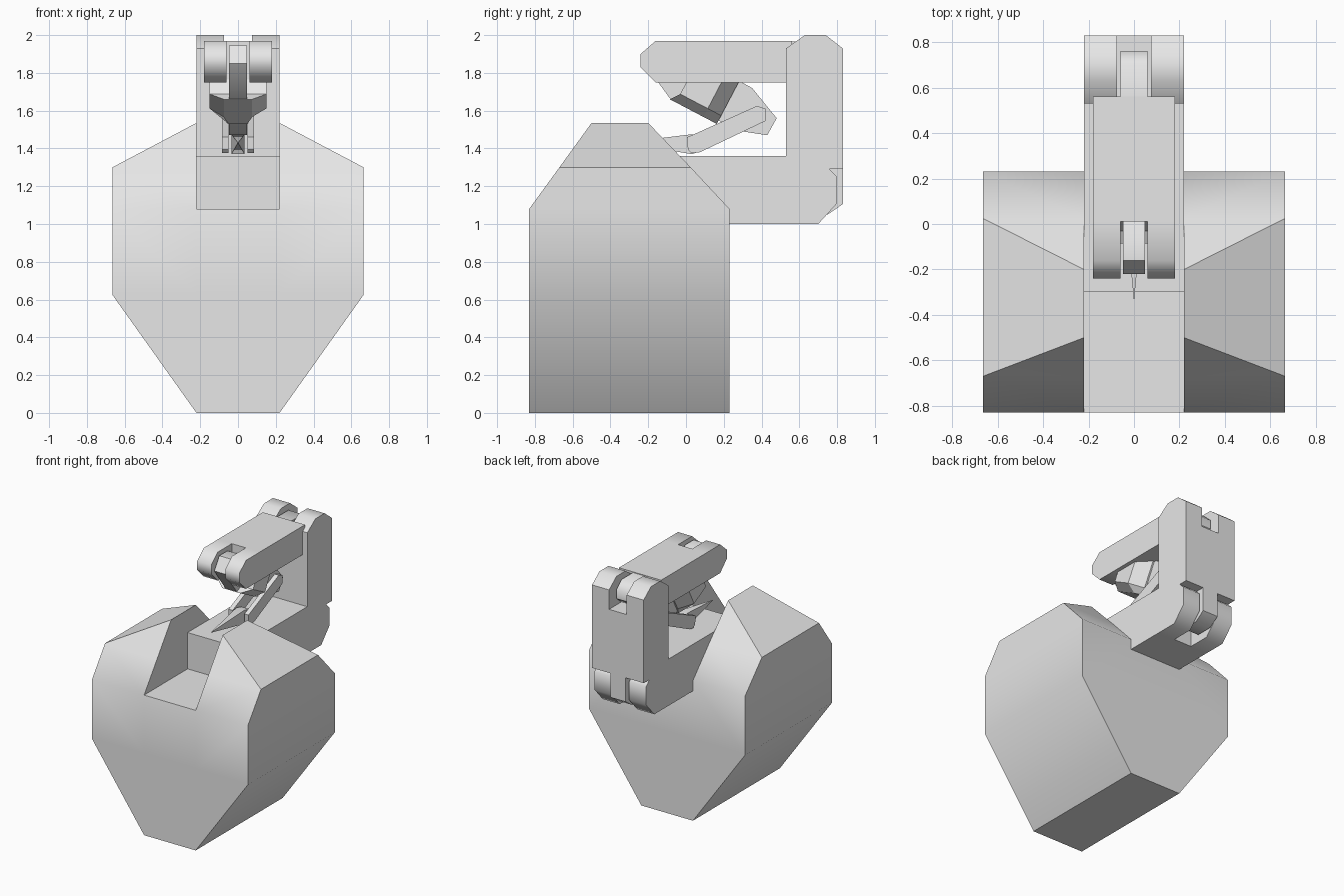
import bpy, bmesh, math

cube = bpy.data.objects.get("Cube")
if cube:
    bpy.data.objects.remove(cube, do_unlink=True)

grey = bpy.data.materials.new("light grey")
grey.use_nodes = True
grey.diffuse_color = (0.8, 0.8, 0.8, 1)
grey.node_tree.nodes["Principled BSDF"].inputs["Base Color"].default_value = (0.8, 0.8, 0.8, 1)


def finish(name, bm, angle):
    """Clean the mesh, make the object and smooth its shallow edges."""
    bmesh.ops.remove_doubles(bm, verts=bm.verts, dist=1e-4)
    bmesh.ops.dissolve_degenerate(bm, edges=bm.edges, dist=1e-4)
    bmesh.ops.recalc_face_normals(bm, faces=bm.faces)
    mesh = bpy.data.meshes.new(name)
    bm.to_mesh(mesh)
    bm.free()
    mesh.materials.append(grey)
    obj = bpy.data.objects.new(name, mesh)
    bpy.context.collection.objects.link(obj)
    bpy.ops.object.select_all(action='DESELECT')
    obj.select_set(True)
    bpy.context.view_layer.objects.active = obj
    bpy.ops.object.shade_smooth_by_angle(angle=math.radians(angle))
    return obj


def loft(name, rings, angle=30):
    """Closed solid through rings of equal length."""
    bm = bmesh.new()
    loops = [[bm.verts.new(p) for p in ring] for ring in rings]
    n = len(loops[0])
    for a, b in zip(loops, loops[1:]):
        for i in range(n):
            j = (i + 1) % n
            bm.faces.new((a[i], a[j], b[j], b[i]))
    bm.faces.new(loops[0])
    bm.faces.new(loops[-1])
    return finish(name, bm, angle)


def prism(name, profile, x0, x1, angle=30):
    """Side profile (y, z) extruded from x0 to x1."""
    return loft(name, [[(x, y, z) for y, z in profile] for x in (x0, x1)], angle)


def pair(name, profile, x0, x1, angle=30):
    """The same prism on both sides."""
    prism("left_" + name, profile, x0, x1, angle)
    prism("right_" + name, profile, -x1, -x0, angle)


# Faceted body with an open central slot: z, outer x, front y, back y
SLOT, FLOOR = 0.22, 1.08
levels = [(0.0, 0.22, -0.83, 0.23), (0.625, 0.665, -0.83, 0.23),
          (FLOOR, 0.665, -0.83, 0.23), (1.3, 0.665, -0.67, 0.025),
          (1.535, 0.22, -0.5, -0.2)]
bm = bmesh.new()
columns = {}
for side in (1, -1):
    rows = [[bm.verts.new((side * x, y, z)) for x, y in
             ((SLOT, f), (o, f), (o, b), (SLOT, b))] for z, o, f, b in levels]
    columns[side] = rows
    for k in range(len(rows) - 1):
        a, b = rows[k], rows[k + 1]
        for i in range(4):
            if i == 3 and k < 2:
                continue          # inner wall only above the slot floor
            j = (i + 1) % 4
            bm.faces.new((a[i], a[j], b[j], b[i]))
L, R = columns[1], columns[-1]
for k in (0, 1):
    for i in (0, 3):              # middle of the front and back
        bm.faces.new((L[k][i], L[k + 1][i], R[k + 1][i], R[k][i]))
for k in (0, 2):                  # underside and slot floor
    bm.faces.new((L[k][0], R[k][0], R[k][3], L[k][3]))
finish("body", bm, 45)

# Lower arm with a forked hinge at the back
prism("lower_arm", [(-0.3, 1.0), (0.53, 1.0), (0.53, 1.36), (-0.3, 1.36)], -0.22, 0.22)
pair("lower_arm_fork", [(0.53, 1.0), (0.70, 1.0), (0.80, 1.11), (0.80, 1.25),
                        (0.76, 1.29), (0.53, 1.29)], 0.075, 0.22, 55)

# Upright with a lower tongue and an upper fork
prism("upright", [(0.53, 1.29), (0.83, 1.29), (0.83, 1.78), (0.53, 1.78)], -0.22, 0.22)
prism("upright_tongue", [(0.55, 1.29), (0.55, 1.13), (0.62, 1.05), (0.75, 1.05),
                         (0.83, 1.105), (0.83, 1.29)], -0.065, 0.065, 50)
pair("upright_fork", [(0.53, 1.78), (0.83, 1.78), (0.83, 1.93), (0.74, 2.0),
                      (0.63, 2.0), (0.53, 1.93)], 0.075, 0.22, 50)

# Upper arm with a rear tongue and a front fork
prism("upper_arm", [(0.01, 1.75), (0.56, 1.75), (0.56, 1.97), (0.01, 1.97)], -0.18, 0.18)
prism("upper_arm_tongue", [(0.53, 1.79), (0.70, 1.79), (0.76, 1.84), (0.76, 1.91),
                           (0.70, 1.965), (0.53, 1.965)], -0.06, 0.06, 50)
pair("upper_arm_fork", [(0.01, 1.75), (0.01, 1.97), (-0.16, 1.97), (-0.24, 1.9),
                        (-0.24, 1.83), (-0.16, 1.75)], 0.06, 0.18, 50)

# Slanting finger link hung in the front fork
prism("finger_link", [(-0.22, 1.85), (-0.16, 1.945), (-0.06, 1.945), (0.35, 1.72),
                      (0.48, 1.56), (0.43, 1.47), (0.30, 1.49), (-0.085, 1.665)],
      -0.048, 0.048)


# Chamfered block under the link: across x, along u, outward n
def tilted(x, u, n):
    return (x, -0.085 + 0.885 * u + 0.465 * n, 1.66 - 0.465 * u + 0.885 * n)


def block_ring(n, wide, start, mid, narrow, end):
    half = [(wide, start), (wide, mid), (narrow, end)]
    outline = half + [(-x, u) for x, u in reversed(half)]
    return [tilted(x, u, n) for x, u in outline]


loft("finger_block", [block_ring(0.0, 0.075, 0.0, 0.2, 0.05, 0.28),
                      block_ring(0.05, 0.15, 0.035, 0.2, 0.06, 0.28),
                      block_ring(0.27, 0.15, 0.035, 0.2, 0.06, 0.28)])

# Twin bars carrying the claw
pair("claw_bar", [(0.005, 1.46), (0.01, 1.395), (0.03, 1.375), (0.074, 1.38), (0.42, 1.545),
                  (0.42, 1.61), (0.375, 1.625), (0.02, 1.465)], 0.05, 0.085)

# Pointed claw: tip, base, and hinge end between the bars
def claw_ring(y, half, low, high):
    return [(-half, y, low), (half, y, low), (half, y, high), (-half, y, high)]


loft("claw", [claw_ring(-0.33, 0.001, 1.429, 1.431), claw_ring(0.03, 0.035, 1.37, 1.475),
              claw_ring(0.09, 0.035, 1.39, 1.46)])
